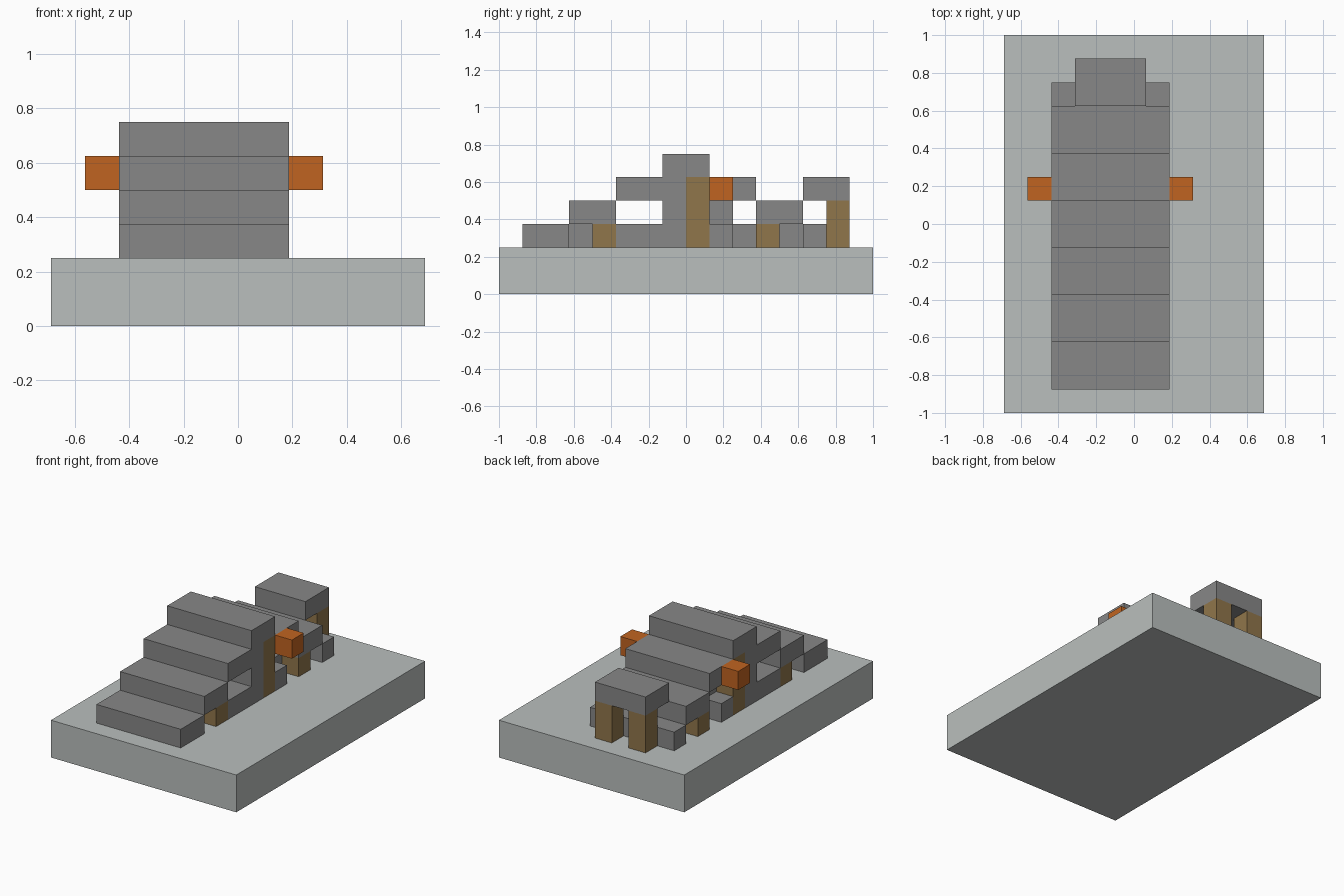
import bpy
import bmesh

cube = bpy.data.objects.get("Cube")
if cube:
    bpy.data.objects.remove(cube, do_unlink=True)

U = 0.125            # one block
MID = -0.125         # centre line of the bridge
DECK = 2             # ground top, in blocks


def material(name, r, g, b):
    m = bpy.data.materials.new(name)
    m.use_nodes = True
    m.diffuse_color = (r, g, b, 1)
    m.node_tree.nodes["Principled BSDF"].inputs["Base Color"].default_value = (r, g, b, 1)
    return m


ground = material("pale grey", 0.49, 0.52, 0.51)
stone = material("stone grey", 0.245, 0.245, 0.245)
wood = material("brown wood", 0.28, 0.18, 0.07)
lamp = material("orange", 0.53, 0.127, 0.015)


def box(name, mat, x, y, z):
    """Box from (low, high) ranges given in blocks; x is measured from MID."""
    bm = bmesh.new()
    bmesh.ops.create_cube(bm, size=1)
    for v in bm.verts:
        for i, (lo, hi) in enumerate((x, y, z)):
            v.co[i] = (lo if v.co[i] < 0 else hi) * U
        v.co.x += MID
    me = bpy.data.meshes.new(name)
    bm.to_mesh(me)
    bm.free()
    me.materials.append(mat)
    ob = bpy.data.objects.new(name, me)
    bpy.context.collection.objects.link(ob)
    return ob


def pair(name, mat, x, y, z):
    """Mirrored boxes on both sides of the bridge."""
    box("left_" + name, mat, x, y, z)
    box("right_" + name, mat, (-x[1], -x[0]), y, z)


FULL, CORE, EDGE = (-2.5, 2.5), (-1.5, 1.5), (1.5, 2.5)

# Ground slab
box("ground", ground, (-4.5, 6.5), (-8, 8), (0, DECK))

# Steps climbing to the middle and down again
for i in range(7):
    y = -7 + 2 * i
    z = DECK + 3 - abs(i - 3)
    box(f"step_{i + 1}", stone, FULL, (y, y + (1 if i == 6 else 2)), (z, z + 1))

# Stone supports below the steps
box("front_core", stone, CORE, (-5, -3), (DECK, 3))
box("front_footing", stone, FULL, (-3, -1), (DECK, 3))
box("centre_wall", stone, FULL, (-1, 0), (DECK, 5))
box("centre_core", stone, CORE, (0, 2), (DECK, 4))
box("back_core", stone, CORE, (2, 5), (DECK, 3))
pair("footing", stone, EDGE, (1, 2), (DECK, 3))

# Wooden posts
pair("front_post", wood, EDGE, (-4, -3), (DECK, 3))
pair("centre_post", wood, EDGE, (0, 1), (DECK, 5))
pair("back_post", wood, EDGE, (3, 4), (DECK, 3))

# Gate block on two legs
box("gate_top", stone, CORE, (5, 7), (4, 5))
pair("gate_leg", wood, (0.5, 1.5), (6, 7), (DECK, 4))

# Side lamps
pair("lamp", lamp, (2.5, 3.5), (1, 2), (4, 5))
